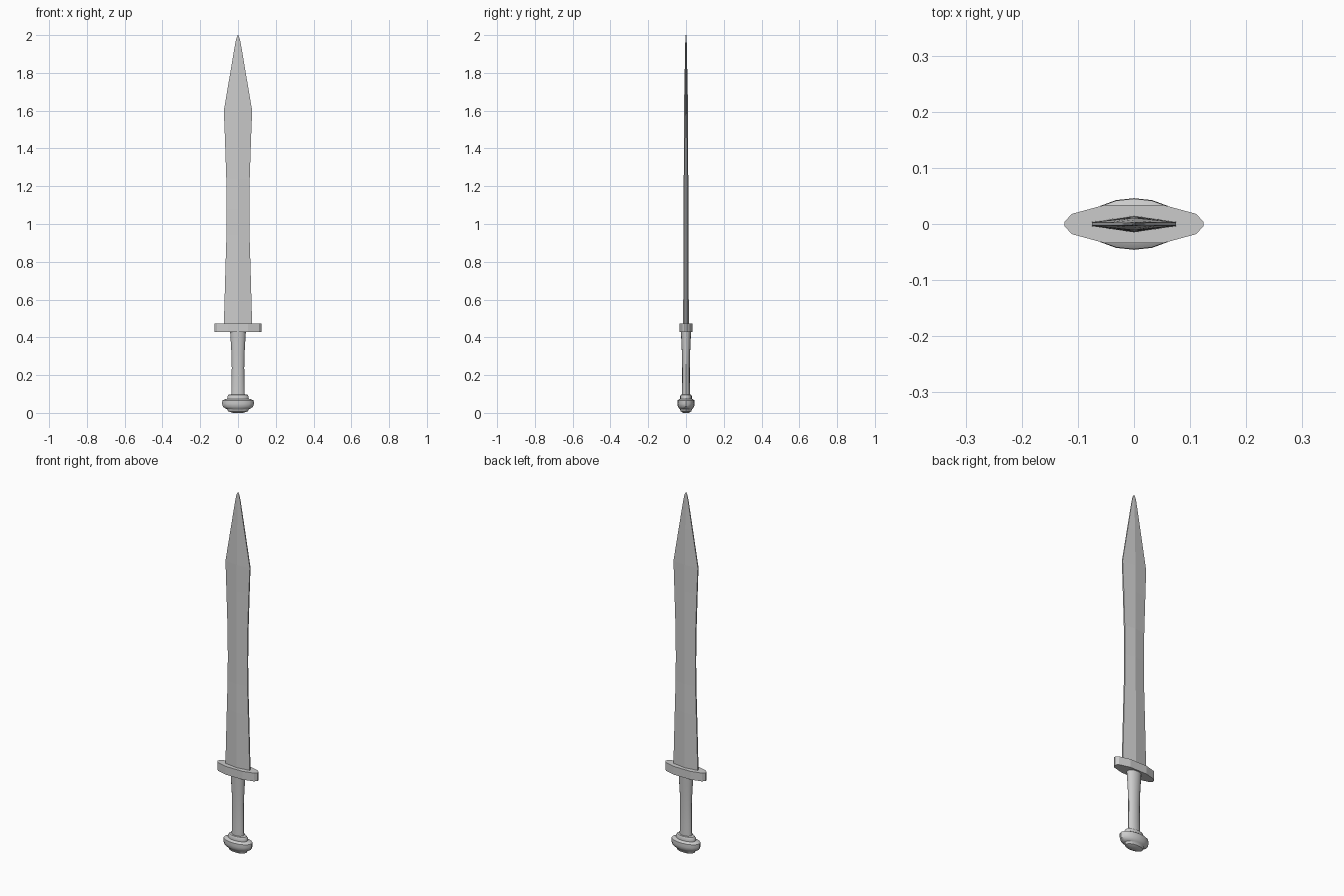
import bpy, math

if "Cube" in bpy.data.objects:
    bpy.data.objects.remove(bpy.data.objects["Cube"])


def loft(name, rings, smooth=None):
    """Skin a stack of equal-length rings and cap both ends."""
    n = len(rings[0])
    verts = [p for r in rings for p in r]
    faces = [(i * n + j, i * n + (j + 1) % n, (i + 1) * n + (j + 1) % n, (i + 1) * n + j)
             for i in range(len(rings) - 1) for j in range(n)]
    faces.append(tuple(reversed(range(n))))
    faces.append(tuple(range(len(verts) - n, len(verts))))
    mesh = bpy.data.meshes.new(name)
    mesh.from_pydata(verts, [], faces)
    obj = bpy.data.objects.new(name, mesh)
    bpy.context.collection.objects.link(obj)
    if smooth:
        bpy.ops.object.select_all(action='DESELECT')
        obj.select_set(True)
        bpy.context.view_layer.objects.active = obj
        bpy.ops.object.shade_smooth_by_angle(angle=math.radians(smooth))
    return obj


def ellipse(rx, ry, z, n=16):
    return [(rx * math.cos(2 * math.pi * k / n), ry * math.sin(2 * math.pi * k / n), z)
            for k in range(n)]


def blade_ring(z, w, t, e):
    """Flattened diamond: half width, half thickness at the ridge and at the edge."""
    return [(w, -e, z), (w, e, z), (0, t, z), (-w, e, z), (-w, -e, z), (0, -t, z)]


# Leaf-shaped blade with a central ridge
stations = [(0.46, 0.075, 0.015, 0.004), (0.78, 0.066, 0.014, 0.004),
            (0.94, 0.061, 0.013, 0.004), (1.08, 0.060, 0.013, 0.004),
            (1.24, 0.062, 0.012, 0.004), (1.45, 0.069, 0.011, 0.004),
            (1.60, 0.075, 0.011, 0.003), (1.80, 0.041, 0.007, 0.003),
            (1.96, 0.014, 0.004, 0.002), (1.985, 0.008, 0.003, 0.002),
            (2.0, 0.001, 0.002, 0.001)]
loft("blade", [blade_ring(*s) for s in stations])

# Crossguard: mirrored plan outline, extruded upward
quarter = [(0.124, 0.004), (0.119, 0.009), (0.111, 0.018), (0.052, 0.034)]
half = quarter + [(-x, y) for x, y in reversed(quarter)]
outline = half + [(-x, -y) for x, y in half]
loft("crossguard", [[(x, y, z) for x, y in outline] for z in (0.428, 0.474)])

# Waisted oval grip
grip = [(0.09, 0.036, 0.022), (0.16, 0.034, 0.020), (0.24, 0.033, 0.020),
        (0.32, 0.035, 0.022), (0.39, 0.039, 0.025), (0.435, 0.042, 0.027)]
loft("grip", [ellipse(rx, ry, z) for z, rx, ry in grip], smooth=35)

# Stepped oval pommel
pommel = [(0.0, 0.028, 0.015), (0.008, 0.052, 0.028), (0.020, 0.058, 0.032),
          (0.023, 0.066, 0.036), (0.033, 0.080, 0.043), (0.048, 0.084, 0.046),
          (0.066, 0.083, 0.045), (0.072, 0.070, 0.037), (0.074, 0.057, 0.031),
          (0.088, 0.056, 0.031), (0.096, 0.050, 0.027), (0.099, 0.034, 0.020)]
loft("pommel", [ellipse(rx, ry, z) for z, rx, ry in pommel], smooth=35)
